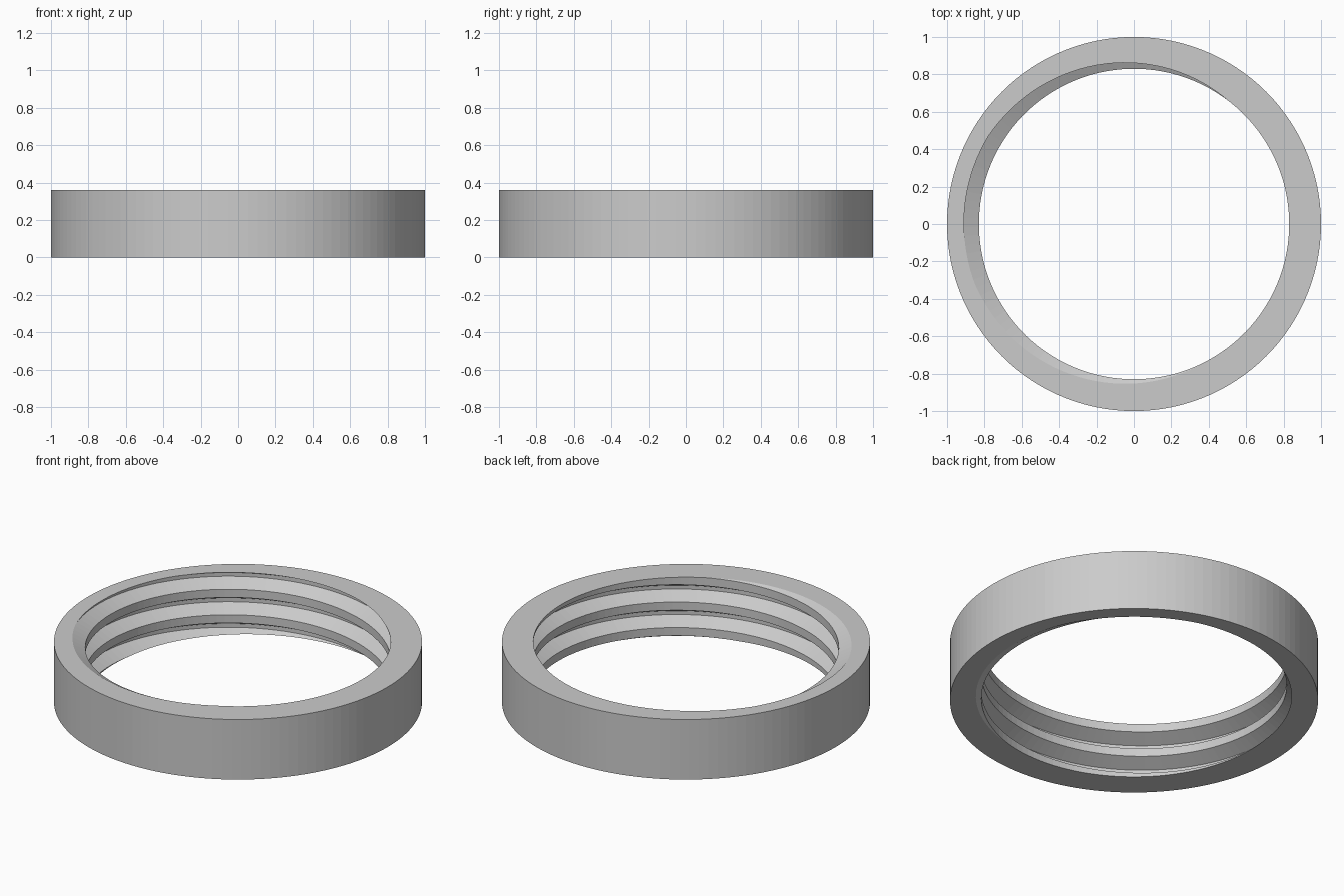
import bpy, bmesh
from math import cos, sin, radians, tau

cube = bpy.data.objects.get("Cube")
if cube:
    bpy.data.objects.remove(cube)

SIDES, HEIGHT, PITCH = 120, 0.36, 0.153
OUTER, CREST, ROOT = 1.0, 0.83, 0.91
TURNS = 6
START = radians(-5)

# Thread profile over one pitch: crest, upper flank, root, lower flank
PROFILE = [(CREST, -0.0245), (CREST, 0.0245), (ROOT, 0.0655), (ROOT, 0.0875)]

bm = bmesh.new()


def ring_point(radius, angle, z):
    return bm.verts.new((radius * cos(angle), radius * sin(angle), z))


# Internal right-hand thread, swept past both ends
base = HEIGHT - 4 * PITCH
thread = []
for i in range(TURNS * SIDES + 1):
    turn = i / SIDES
    thread.append([ring_point(r, START + tau * turn, base + PITCH * turn + dz)
                   for r, dz in PROFILE])
for i in range((TURNS - 1) * SIDES):
    # Each strip's last edge joins the first edge of the next turn
    a = thread[i] + [thread[i + SIDES][0]]
    b = thread[i + 1] + [thread[i + 1 + SIDES][0]]
    for j in range(len(PROFILE)):
        bm.faces.new((a[j], a[j + 1], b[j + 1], b[j]))

# Trim the thread flush with the two end faces
for z, direction in ((0, -1), (HEIGHT, 1)):
    bmesh.ops.bisect_plane(bm, geom=bm.verts[:] + bm.edges[:] + bm.faces[:],
                           dist=1e-6, plane_co=(0, 0, z),
                           plane_no=(0, 0, direction), clear_outer=True)
loose = [v for v in bm.verts if not v.link_faces]
bmesh.ops.delete(bm, geom=loose, context='VERTS')

# Outer wall
low, high = [[ring_point(OUTER, tau * i / SIDES, z) for i in range(SIDES)]
             for z in (0, HEIGHT)]
for i in range(SIDES):
    k = (i + 1) % SIDES
    bm.faces.new((low[i], low[k], high[k], high[i]))

# Flat end faces between the wall and the thread
for z in (0, HEIGHT):
    rim = [e for e in bm.edges if len(e.link_faces) == 1
           and all(abs(v.co.z - z) < 1e-4 for v in e.verts)]
    bmesh.ops.triangle_fill(bm, edges=rim, use_beauty=True, normal=(0, 0, 1))

bmesh.ops.recalc_face_normals(bm, faces=bm.faces[:])
mesh = bpy.data.meshes.new("threaded_ring")
bm.to_mesh(mesh)
bm.free()

# Plain grey material
grey = bpy.data.materials.new("light_grey")
grey.use_nodes = True
colour = (0.6, 0.6, 0.6, 1)
grey.diffuse_color = colour
grey.node_tree.nodes["Principled BSDF"].inputs["Base Color"].default_value = colour
mesh.materials.append(grey)

ring = bpy.data.objects.new("threaded_ring", mesh)
bpy.context.collection.objects.link(ring)
